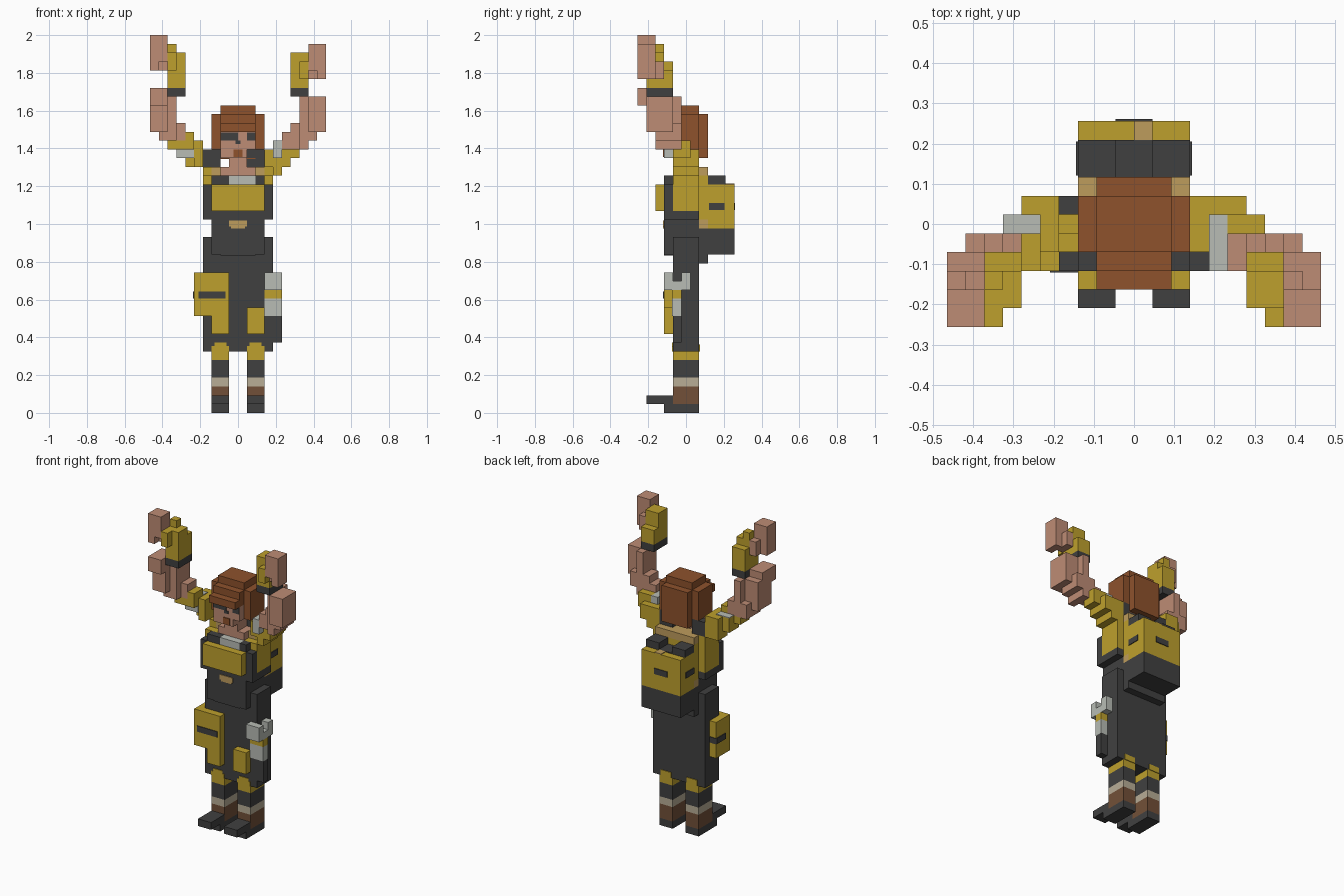
import bpy, bmesh
from mathutils import Vector

cube = bpy.data.objects.get("Cube")
if cube:
    bpy.data.objects.remove(cube, do_unlink=True)

V = 2 / 43   # size of one block
T = 0.1      # thickness of painted plates, in blocks


def lin(c):
    c /= 255
    return c / 12.92 if c <= 0.04045 else ((c + 0.055) / 1.055) ** 2.4


def material(name, rgb):
    m = bpy.data.materials.new(name)
    col = [lin(c) for c in rgb] + [1.0]
    m.use_nodes = True
    m.diffuse_color = col
    m.node_tree.nodes["Principled BSDF"].inputs["Base Color"].default_value = col
    return m


GOLD = material("gold_cloth", (190, 160, 45))
DARK = material("charcoal", (64, 64, 64))
SKIN = material("skin", (190, 140, 117))
HAIR = material("auburn_hair", (142, 82, 44))
BOOT = material("boot_brown", (114, 80, 56))
CREAM = material("cream", (184, 173, 150))
STEEL = material("pale_steel", (184, 188, 181))
TAN = material("tan", (190, 156, 92))


def part(name, mat, *boxes):
    """One object from boxes given in blocks as x0, x1, y0, y1, z0, z1."""
    bm = bmesh.new()
    for x0, x1, y0, y1, z0, z1 in boxes:
        vs = bmesh.ops.create_cube(bm, size=1)["verts"]
        for v in vs:
            v.co = Vector((x1 if v.co.x > 0 else x0,
                           y1 if v.co.y > 0 else y0,
                           z1 if v.co.z > 0 else z0)) * V
    me = bpy.data.meshes.new(name)
    bm.to_mesh(me)
    bm.free()
    me.materials.append(mat)
    ob = bpy.data.objects.new(name, me)
    bpy.context.collection.objects.link(ob)
    return ob


# Legs and shoes, one per side
for side, a in (("right", -3), ("left", 1)):
    b = a + 2
    part(side + "_shoe", DARK, (a, b, -2.5, 1.5, 0, 1), (a, b, -4.5, -1.5, 1, 2))
    part(side + "_boot", BOOT, (a, b, -1.5, 1.5, 1, 3))
    part(side + "_boot_cuff", CREAM, (a, b, -1.5, 1.5, 3, 4))
    part(side + "_stocking", DARK, (a, b, -1.5, 1.5, 4, 6))
    part(side + "_knee", GOLD, (a, b, -1.5, 1.5, 6, 7),
         (a, b, -1.5 - T, -1.5, 7, 7.6), (a + .3, b - .3, -1.5 - T, -1.5, 7.6, 8),
         (a + .2, b - .2, 1.5, 1.5 + T, 7, 7.8))

# Skirt and waist
part("skirt", DARK, (-4, 4, -1.5, 1.5, 7, 20))
part("skirt_front_fold", DARK, (-3, 3, -2.5, -1.5, 18, 20), (-2, 2, -2.5, -1.5, 17.9, 18))
part("waist", DARK, (-3, 3, -2.5, 1.5, 20, 22), (-4, 4, -2.5, 1.5, 22, 23))
part("belt_buckle", TAN, (-1, 1, -2.5 - T, -2.5, 21.2, 21.9),
     (-.8, .8, -2.5 - T, -2.5, 21, 21.2))
part("belt_side_patch", TAN, (-3, 3, 1.5, 2.5, 21, 22))

# Torso
part("chest_vest", DARK, (-4, 4, -2.5, -1.5, 23, 26),
     (-3, -1, -2.5, -1.5, 26, 27), (2, 3, -2.5, -1.5, 26, 27))
part("chest_panel", GOLD, (-3, 3, -3.5, -2.5, 23, 26))
part("shoulders", GOLD, (-4, 4, -1.5, 1.5, 23, 27), (-3, 3, 1.5, 2.5, 22, 27))
part("collar", STEEL, (-1, 2, -2.5, -1.5, 26, 27))
part("neck_scarf", TAN, (-3, 3, 0.5, 2.5, 27, 28), (-3, -2, -0.5, 0.5, 27, 28),
     (2, 3, -0.5, 0.5, 27, 28))

# Backpack
part("pack_body", GOLD, (-3, 3, 2.5, 5.5, 21, 26))
part("pack_base", DARK, (-3, 3, 1.5, 5.5, 18, 21), (-3, 3, 1.5, 2.5, 17, 18))
part("pack_top", DARK, (-3, -1, 2.5, 4.5, 26, 27), (1, 3, 2.5, 4.5, 26, 27),
     (-1, 1, 2.5, 4.5, 26, 26 + T))
part("pack_slots", DARK, (-1, 1, 5.5, 5.5 + T, 23.1, 23.9),
     (-3 - T, -3, 2.6, 4.4, 23.1, 23.9), (3, 3 + T, 2.6, 4.4, 23.1, 23.9))
part("pack_clasp", TAN, (0, 1, 4.5, 5.5, 26, 26 + T))

# Thigh pouches
part("right_pouch", GOLD, (-5, -1, -2.5, -1.5, 11, 16), (-3, -1, -2.5, -1.5, 9, 11),
     (-5, -4, -1.5, 0.5, 11, 16))
part("right_pouch_band", DARK, (-4.5, -1.4, -2.5 - T, -2.5, 13, 13.8),
     (-5 - T, -5, -1.5, 0.5, 13, 13.8), (-5, -4, 0.5, 0.5 + T, 13, 13.8))
part("left_pouch", GOLD, (1, 3, -2.5, -1.5, 9, 12))

# Sheathed blade on the left hip
part("blade_hilt", STEEL, (3, 5, -2.5, 0.5, 14, 15),
     (3, 5, -2.5, -1.5, 15, 16), (3, 5, -0.5, 0.5, 15, 16))
part("blade_band", GOLD, (3, 5, -1.6, -0.5, 13, 14))
part("blade", STEEL, (3, 5, -1.6, -0.5, 11, 13))
part("blade_sheath", DARK, (4, 5, -1.5, -0.5, 8, 11))

# Head
part("neck", SKIN, (-2, 2, -1.5, 0.5, 27, 28), (-1, 1, -1.5, 0.5, 28, 29))
part("face", SKIN, (-2, 1, -2.5, 1.5, 29, 30), (-2, 2, -2.5, 1.5, 30, 32))
part("eyes", DARK, (-2, 0, -2.5 - T, -2.5, 31, 31.9), (1, 2, -2.5 - T, -2.5, 31, 31.9),
     (-.3, .3, -2.5 - T, -2.5, 30.6, 31))
part("mouth", HAIR, (-.5, .5, -2.5 - T, -2.5, 29.1, 30))
part("hair", HAIR, (-2, 2, -1.5, 1.5, 34, 35), (-3, 3, -1.5, 1.5, 32, 34),
     (-2, 2, -3.5, -1.5, 32, 33), (-2, 2, -2.5, -1.5, 33, 34),
     (-2, 2, 1.5, 2.5, 29, 34), (-3, -2, -1.5, 1.5, 30, 32),
     (2, 3, -1.5, 1.5, 30, 32), (-2, 2, 0.5, 1.5, 28.9, 29))
part("right_shoulder_joint", DARK, (-4, -2, 0.5, 1.5, 28, 30))
part("left_shoulder_joint", DARK, (1, 3, 0.5, 1.5, 28, 30))

# Raised right arm
part("right_sleeve", GOLD, (-5, -4, -1.5, 1.5, 28, 31), (-6, -5, -0.5, 1.5, 28, 31),
     (-6, -5, -2.5, -0.5, 30, 32), (-7, -6, -1.5, 0.5, 29, 31),
     (-8, -6, -2.5, -0.5, 30, 31), (-4, -3, -0.5, 1.5, 27, 28))
part("right_sleeve_trim", STEEL, (-7, -5, -0.5, 0.5, 31, 31 + T),
     (-7, -5, -1.5 - T, -0.5, 29, 31))
part("right_forearm", SKIN, (-9, -6, -2.5, -0.5, 31, 33), (-8, -7, -3.5, -0.5, 31, 36),
     (-9, -8, -3.5, -1.5, 31, 36), (-10, -8, -4.5, -1.5, 32, 36),
     (-10, -8, -5.5, -2.5, 35, 37))

# Raised left arm
part("left_sleeve", GOLD, (3, 4, -1.5, 1.5, 28, 30), (4, 5, -1.5, 1.5, 27, 30),
     (5, 6, -1.5, 1.5, 28, 30), (6, 7, -1.5, 0.5, 29, 30), (3, 4, -0.5, 1.5, 27, 28),
     (5, 7, -0.5, 0.5, 30, 31))
part("left_sleeve_trim", STEEL, (4, 5, -2.5, 0.5, 29, 31))
part("left_forearm", SKIN, (5, 8, -2.5, -0.5, 30, 32), (6, 9, -2.5, -0.5, 31, 33),
     (7, 8, -3.5, -0.5, 30, 36), (8, 9, -3.5, -1.5, 31, 36), (8, 10, -4.5, -1.5, 32, 36))

# Gloves and hands, mirrored
for side, s, top in (("right", -1, 43), ("left", 1, 42)):
    def m(x0, x1, *rest):
        return (min(s * x0, s * x1), max(s * x0, s * x1), *rest)
    part(side + "_glove_cuff", DARK, m(6, 8, -4.5, -1.5, 36, 37))
    part(side + "_glove", GOLD, m(6, 8, -4.5, -1.5, 37, top - 3),
         m(6, 8, -4.5, -2.5, top - 3, 41), m(7, 8, -3.5, -2.5, 41, top - 1),
         m(7, 8, -5.5, -4.5, top - 4, top - 2))
    part(side + "_hand", SKIN, m(8, 10, -5.5, -3.5, top - 3, top),
         m(9, 10, -5.5, -3.5, top - 4, top - 3), m(8, 9, -4.5, -2.5, top - 4, top - 2))
